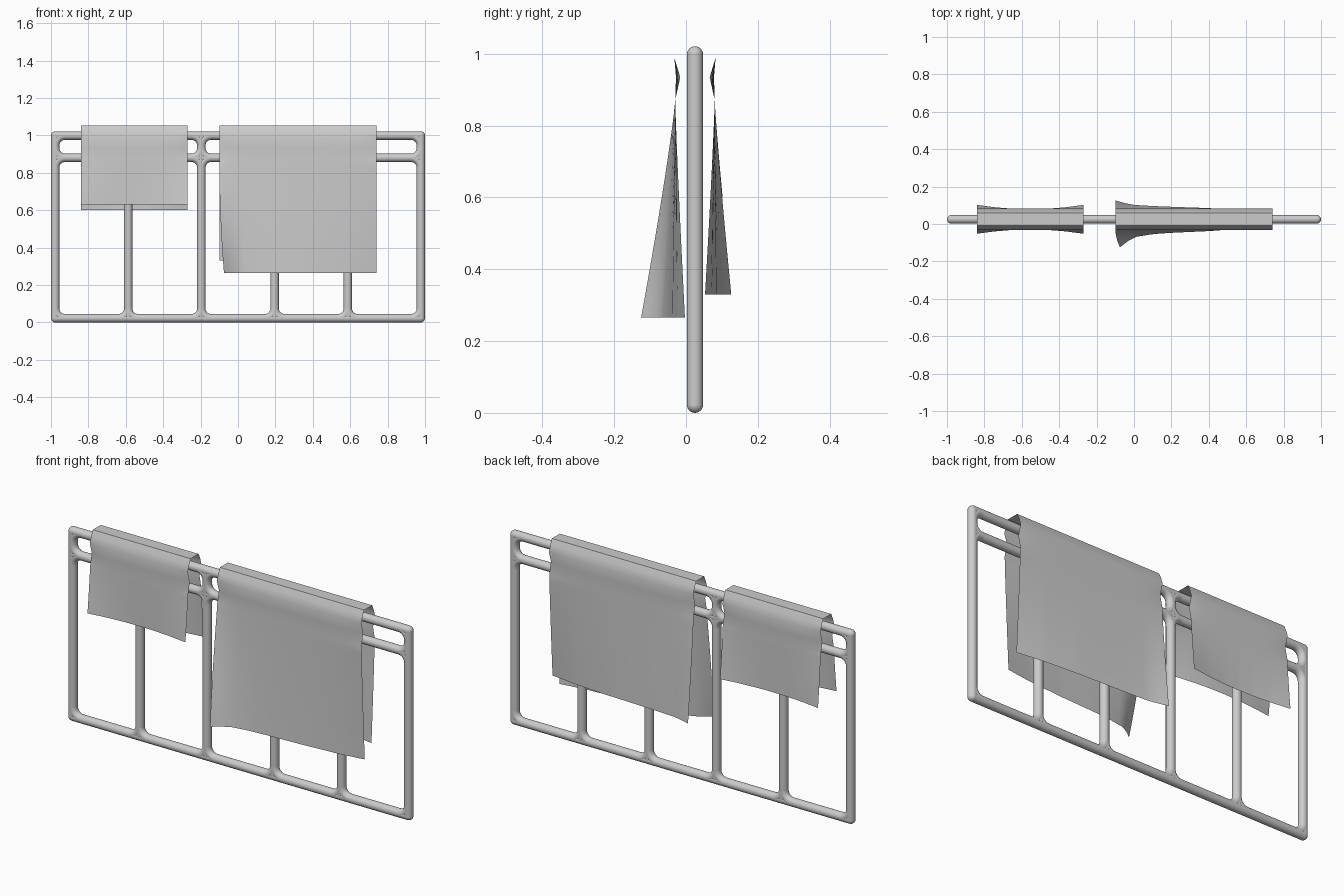
import bpy, bmesh, math
from mathutils import Vector

if "Cube" in bpy.data.objects:
    bpy.data.objects.remove(bpy.data.objects["Cube"])

R, YC, SIDES = 0.0225, 0.025, 24      # tube radius, frame plane, tube sides
XE, ZB, ZR, ZT = 0.9775, 0.0225, 0.88, 0.9985
POSTS = [-XE, -0.587, -0.196, 0.196, 0.587, XE]


def finish(name, bm, angle):
    bmesh.ops.recalc_face_normals(bm, faces=bm.faces)
    me = bpy.data.meshes.new(name)
    bm.to_mesh(me)
    bm.free()
    ob = bpy.data.objects.new(name, me)
    bpy.context.collection.objects.link(ob)
    bpy.ops.object.select_all(action='DESELECT')
    bpy.context.view_layer.objects.active = ob
    ob.select_set(True)
    bpy.ops.object.shade_smooth_by_angle(angle=math.radians(angle))
    return ob


def tube(bm, path):
    """Sweep a round section along a path of (x, z) points."""
    rings = []
    for i, (x, z) in enumerate(path):
        a, b = path[max(i - 1, 0)], path[min(i + 1, len(path) - 1)]
        t = Vector((b[0] - a[0], b[1] - a[1])).normalized()
        ring = []
        for k in range(SIDES):
            w = 2 * math.pi * k / SIDES
            c, s = R * math.cos(w), R * math.sin(w)
            ring.append(bm.verts.new((x - t.y * c, YC + s, z + t.x * c)))
        rings.append(ring)
    for r0, r1 in zip(rings, rings[1:]):
        for k in range(SIDES):
            j = (k + 1) % SIDES
            bm.faces.new((r0[k], r0[j], r1[j], r1[k]))
    bm.faces.new(rings[0])
    bm.faces.new(rings[-1])


def bars(name, paths):
    bm = bmesh.new()
    for p in paths:
        tube(bm, p)
    return finish(name, bm, 40)


# Straight rails and posts
bars("bottom_rail", [[(-XE, ZB), (XE, ZB)]])
bars("top_rail", [[(-XE, ZT), (XE, ZT)]])
bars("middle_rail", [[(-XE, ZR), (XE, ZR)]])
bars("tall_posts", [[(x, ZB), (x, ZT)] for x in (POSTS[0], POSTS[2], POSTS[5])])
bars("short_posts", [[(x, ZB), (x, ZR)] for x in (POSTS[1], POSTS[3], POSTS[4])])

# Rounded outer corners
bm = bmesh.new()
for x in (-XE, XE):
    for z in (ZB, ZT):
        res = bmesh.ops.create_uvsphere(bm, u_segments=SIDES, v_segments=12, radius=R)
        bmesh.ops.translate(bm, verts=res["verts"], vec=(x, YC, z))
finish("corner_caps", bm, 40)


# Curved fillets in the corners of every opening
def fillet(x, z, sx, sz, rad=0.052, n=6):
    return [(x + sx * rad * (1 - math.sin(a)), z + sz * rad * (1 - math.cos(a)))
            for a in (math.pi / 2 * i / n for i in range(n + 1))]


openings = [(a, b, ZB, ZR) for a, b in zip(POSTS, POSTS[1:])]
openings += [(POSTS[0], POSTS[2], ZR, ZT), (POSTS[2], POSTS[5], ZR, ZT)]
bars("corner_fillets", [fillet(x, z, sx, sz) for x0, x1, z0, z1 in openings
                        for x, sx in ((x0, 1), (x1, -1))
                        for z, sz in ((z0, 1), (z1, -1))])


def lerp(table, v):
    for (a, fa), (b, fb) in zip(table, table[1:]):
        if v <= b:
            return fa + (fb - fa) * (v - a) / (b - a)
    return table[-1][1]


def towel(name, x0, x1, front, back, tuck=0.0, cols=32, rows=14):
    """Thin cloth over the rails; front/back = (hem height, flare table over x)."""
    bm = bmesh.new()
    grid = []
    for i in range(cols + 1):
        u = i / cols
        end = abs(2 * u - 1) ** 6
        x = x0 + (x1 - x0) * u
        col = []
        for side, (hem, flare) in ((-1, front), (1, back)):
            half = []
            d_hem = lerp(flare, x)
            for k in range(rows + 1):         # hanging part, hem upwards
                t = 1 - k / rows
                d = 0.055 + (d_hem - 0.055) * t ** 1.15
                xs = x + (tuck * t * t * (1 - u) ** 8 if side < 0 else 0)
                half.append((xs, YC + side * d, 0.87 + (hem - 0.87) * t))
            # pinch between the rails, then the fold over the top
            for d, z in ((0.053 - 0.012 * end, 0.935), (0.0575, 0.99),
                         (0.046, 1.025), (0.033, 1.053)):
                half.append((x, YC + side * d, z))
            col += half if side < 0 else half[::-1]
        grid.append([bm.verts.new(p) for p in col])
    for c0, c1 in zip(grid, grid[1:]):
        for k in range(len(c0) - 1):
            bm.faces.new((c0[k], c1[k], c1[k + 1], c0[k + 1]))
    return finish(name, bm, 40)


# Large towel, flared at its left end
towel("large_towel", -0.10, 0.74,
      (0.265, [(-0.1, .15), (-0.05, .118), (0, .094), (0.1, .079), (0.2, .072),
               (0.4, .063), (0.6, .048), (0.74, .028)]),
      (0.33, [(-0.1, .101), (-0.05, .087), (0, .077), (0.1, .071), (0.2, .067),
              (0.4, .06), (0.6, .046), (0.74, .028)]), tuck=0.025)

# Small towel, slightly flared at both ends
small = [(-0.84, .077), (-0.74, .064), (-0.64, .056), (-0.555, .054),
         (-0.47, .056), (-0.37, .064), (-0.27, .077)]
towel("small_towel", -0.84, -0.27, (0.63, small), (0.60, small))
